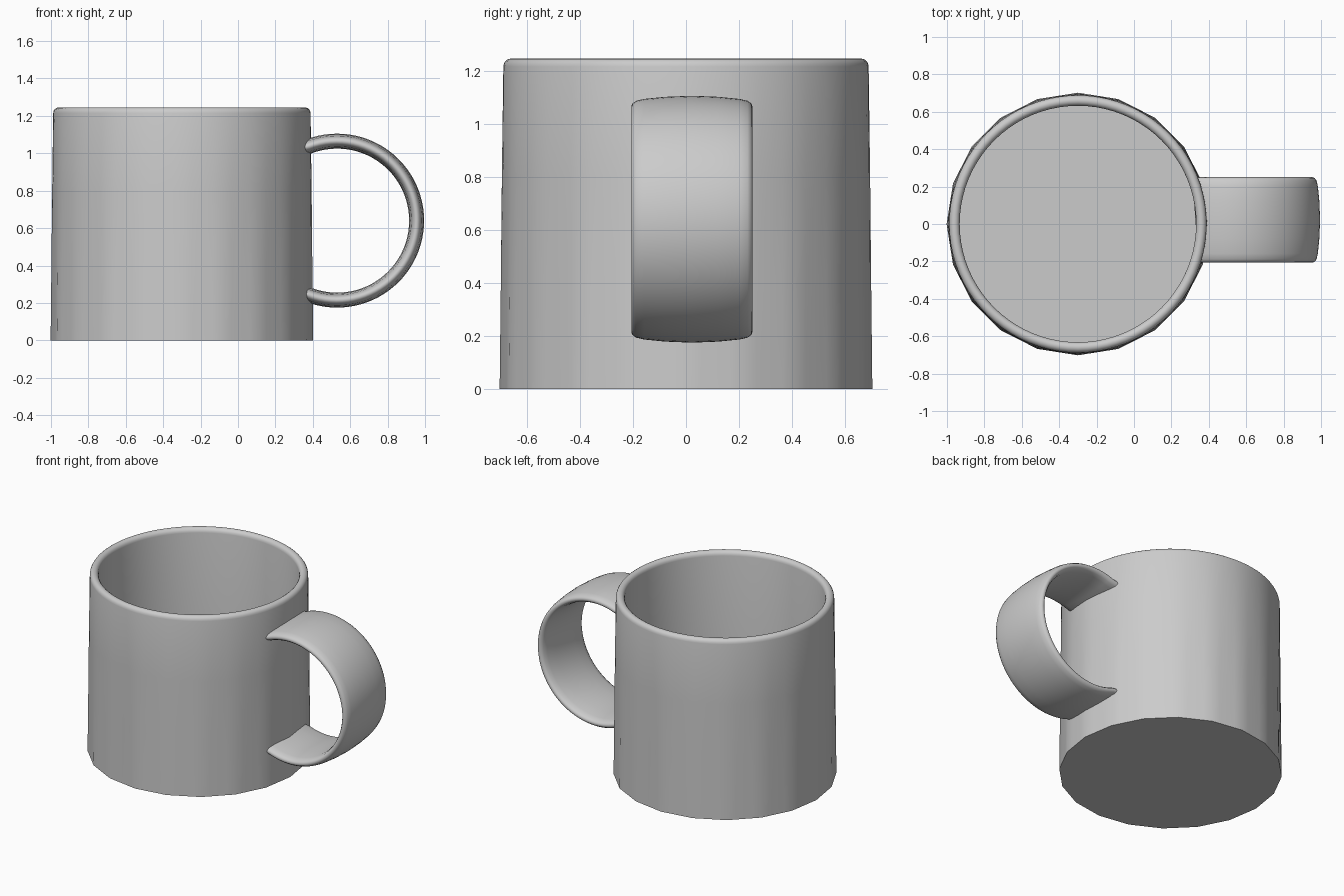
import bpy, bmesh
from math import sin, cos, pi, sqrt, asin

if "Cube" in bpy.data.objects:
    bpy.data.objects.remove(bpy.data.objects["Cube"])

SIDES, SEG, CX = 20, 80, -0.3


def ring_mesh(name, rings, caps=True, location=(0, 0, 0)):
    """Skin a list of equally long closed rings, capping both ends."""
    bm = bmesh.new()
    vs = [[bm.verts.new(p) for p in r] for r in rings]
    n = len(vs[0])
    for a, b in zip(vs, vs[1:]):
        for i in range(n):
            j = (i + 1) % n
            bm.faces.new((a[i], a[j], b[j], b[i]))
    if caps:
        bm.faces.new(vs[0])
        bm.faces.new(vs[-1])
    bmesh.ops.recalc_face_normals(bm, faces=bm.faces)
    me = bpy.data.meshes.new(name)
    bm.to_mesh(me)
    bm.free()
    ob = bpy.data.objects.new(name, me)
    ob.location = location
    bpy.context.collection.objects.link(ob)
    bpy.context.view_layer.objects.active = ob
    ob.select_set(True)
    bpy.ops.object.shade_smooth_by_angle(angle=pi / 4)
    ob.select_set(False)
    return ob


# Mug body: 20-sided foot blending up into a round wall, rolled rim, hollow inside
def body_ring(r, z, facet=0.0):
    out = []
    for i in range(SEG):
        a = 2 * pi * i / SEG
        step = 2 * pi / SIDES
        local = a % step - step / 2
        poly = 0.702 * cos(step / 2) / cos(local)
        rr = r * (1 - facet) + poly * facet
        out.append((rr * cos(a), rr * sin(a), z))
    return out


TOP = 1.245
rings = [body_ring(0.69, 0, 1), body_ring(0.69, 0.4, 0.62),
         body_ring(0.69, 0.8, 0.3), body_ring(0.688, 1.215)]
for k in range(1, 8):
    t = pi * k / 8
    rings.append(body_ring(0.66 + 0.028 * cos(t), 1.215 + (TOP - 1.215) * sin(t)))
rings += [body_ring(0.632, 1.215), body_ring(0.632, 0.06)]
ring_mesh("mug_body", rings, location=(CX, 0, 0))

# Handle: flat rounded strip swept around an arc, ends buried in the wall
half = [(0.228, 0), (0.224, 0.011), (0.210, 0.021), (0.18, 0.028), (0.1, 0.036), (0, 0.04)]
quarter = half + [(-y, r) for y, r in half[-2::-1]]
section = quarter + [(y, -r) for y, r in quarter[-2:0:-1]]
HX, HZ, HR, HY = 0.53, 0.64, 0.425, 0.022
end = pi - asin(0.385 / HR)
rings = []
N = 56
for k in range(N + 1):
    a = end - 2 * end * k / N
    ring = []
    for y, r in section:
        yy = y + HY
        x = HX + (HR + r) * cos(a)
        wall = CX + sqrt(0.66 ** 2 - yy ** 2)
        if k in (0, N):
            x = wall
        ring.append((max(x, wall), yy, HZ + (HR + r) * sin(a)))
    rings.append(ring)
# extend the strip's ends along its tangent where the wall curves away at the sides
ring_mesh("handle", rings)
